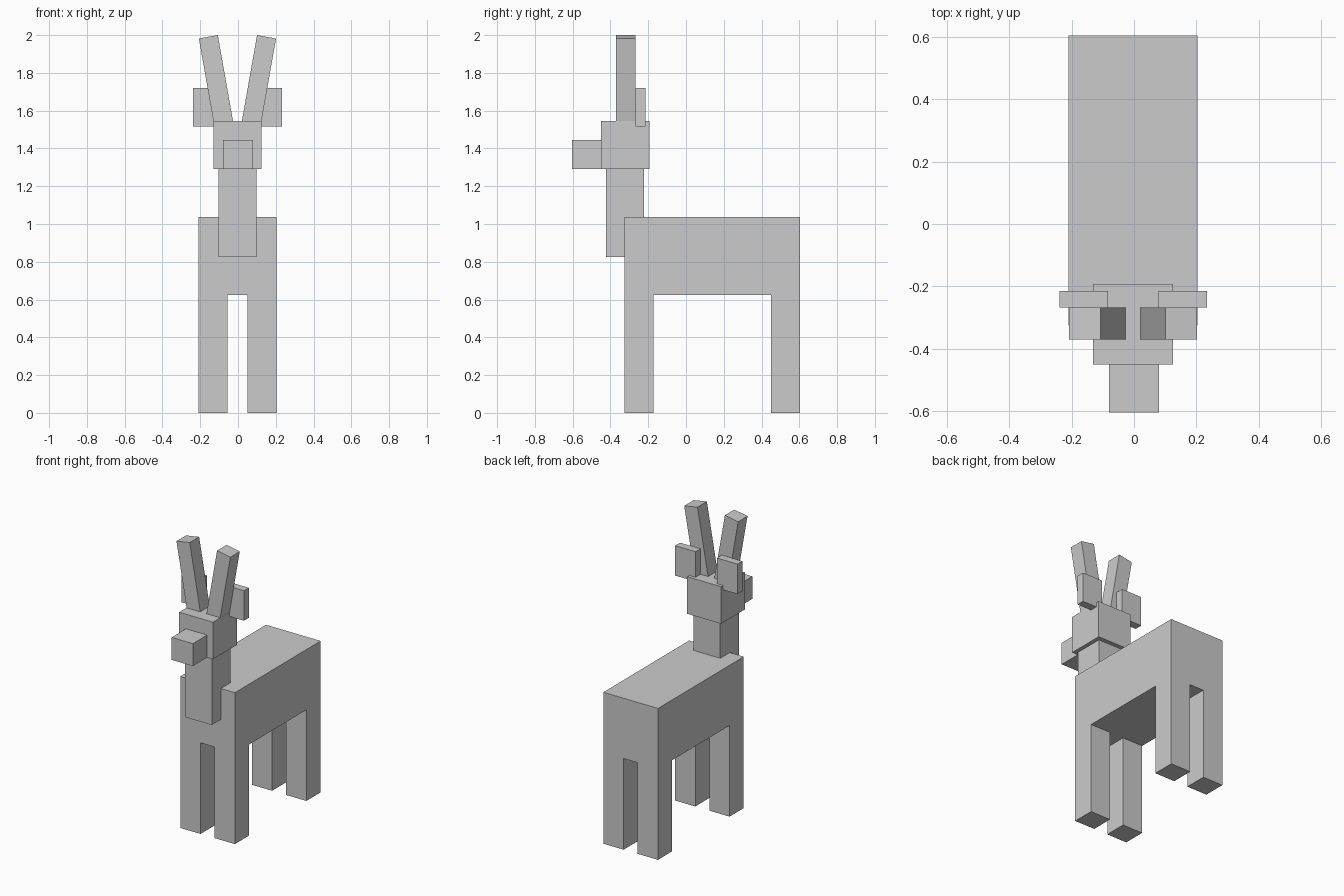
import bpy
import math
from mathutils import Matrix, Vector

old = bpy.data.objects.get("Cube")
if old:
    bpy.data.objects.remove(old, do_unlink=True)

grey = bpy.data.materials.new("light_grey")
grey.use_nodes = True
colour = (0.6, 0.6, 0.6, 1.0)
grey.diffuse_color = colour
grey.node_tree.nodes["Principled BSDF"].inputs["Base Color"].default_value = colour

CX = -0.003  # middle line of the animal


def box(name, x, y, z, tilt=0.0):
    """Box from (min, max) ranges; tilt leans it sideways about its top centre."""
    bpy.ops.mesh.primitive_cube_add(size=1)
    ob = bpy.context.object
    ob.name = ob.data.name = name
    lo, hi = Vector((x[0], y[0], z[0])), Vector((x[1], y[1], z[1]))
    size = hi - lo
    mid = (lo + hi) / 2
    top = Vector((mid.x, mid.y, hi.z))
    ob.data.transform(Matrix.Translation(mid) @ Matrix.Diagonal((*size, 1)))
    if tilt:
        turn = Matrix.Rotation(tilt, 4, 'Y')
        ob.data.transform(Matrix.Translation(top) @ turn @ Matrix.Translation(-top))
    ob.data.materials.append(grey)
    return ob


def centred(name, half, y, z):
    return box(name, (CX - half, CX + half), y, z)


# Trunk, neck and head
centred("body", 0.207, (-0.325, 0.603), (0.624, 1.037))
centred("neck", 0.101, (-0.424, -0.222), (0.825, 1.292))
centred("head", 0.128, (-0.449, -0.192), (1.292, 1.546))
box("snout", (-0.08, 0.08), (-0.603, -0.449), (1.292, 1.446))

# Paired parts
for side, s in (("left", 1), ("right", -1)):
    def span(inner, outer):
        return sorted((CX + s * inner, CX + s * outer))

    for end, y in (("front", (-0.325, -0.172)), ("back", (0.449, 0.603))):
        box(f"{end}_{side}_leg", span(0.053, 0.207), y, (0, 0.624))
    box(f"{side}_ear", span(0.081, 0.236), (-0.268, -0.215), (1.516, 1.721))
    # Antlers lean outward, their feet sunk into the head
    box(f"{side}_antler", span(0.103, 0.205), (-0.37, -0.268), (1.477, 1.991),
        s * math.radians(10))
